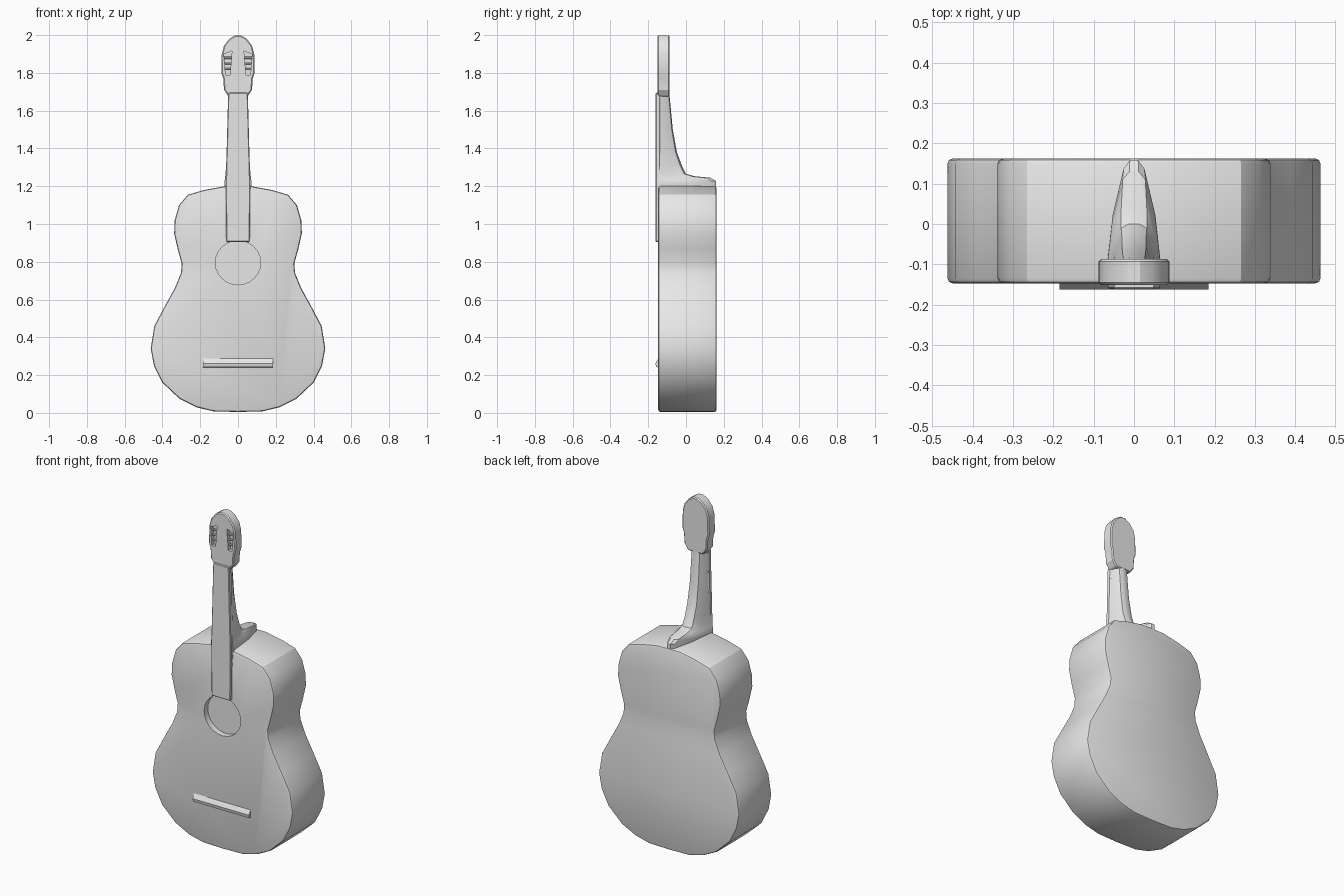
import bpy, bmesh, math
from mathutils import Vector

cube = bpy.data.objects.get("Cube")
if cube:
    bpy.data.objects.remove(cube, do_unlink=True)

GREY = (0.8, 0.8, 0.8, 1.0)
mat = bpy.data.materials.new("plain grey")
mat.use_nodes = True
mat.diffuse_color = GREY
bsdf = next(n for n in mat.node_tree.nodes if n.type == 'BSDF_PRINCIPLED')
bsdf.inputs["Base Color"].default_value = GREY


def finish(name, bm):
    bmesh.ops.recalc_face_normals(bm, faces=bm.faces[:])
    mesh = bpy.data.meshes.new(name)
    bm.to_mesh(mesh)
    bm.free()
    mesh.materials.append(mat)
    ob = bpy.data.objects.new(name, mesh)
    bpy.context.collection.objects.link(ob)
    return ob


def prism(name, outline, y0, y1):
    """Extrude a closed (x, z) outline from y0 to y1."""
    bm = bmesh.new()
    face = bm.faces.new([bm.verts.new((x, y0, z)) for x, z in outline])
    new = bmesh.ops.extrude_face_region(bm, geom=[face])["geom"]
    bmesh.ops.translate(bm, vec=(0, y1 - y0, 0),
                        verts=[v for v in new if isinstance(v, bmesh.types.BMVert)])
    return finish(name, bm)


def mirrored(half):
    return half + [(-x, z) for x, z in reversed(half) if x > 0]


def select(ob):
    bpy.ops.object.select_all(action='DESELECT')
    ob.select_set(True)
    bpy.context.view_layer.objects.active = ob


def apply_mod(ob, kind, **settings):
    mod = ob.modifiers.new(kind.title(), kind)
    for key, value in settings.items():
        setattr(mod, key, value)
    select(ob)
    bpy.ops.object.modifier_apply(modifier=mod.name)


def bevel(ob, width, segments=2):
    apply_mod(ob, 'BEVEL', width=width, segments=segments,
              limit_method='ANGLE', angle_limit=math.radians(50))


def cut(ob, cutter):
    apply_mod(ob, 'BOOLEAN', operation='DIFFERENCE', object=cutter, solver='EXACT')
    bpy.data.objects.remove(cutter, do_unlink=True)


def smooth(ob, angle=25):
    select(ob)
    bpy.ops.object.shade_smooth_by_angle(angle=math.radians(angle))


# Body with a shallow round sound hole
body_half = [(0, 0.005), (0.13, 0.008), (0.22, 0.03), (0.31, 0.075), (0.4, 0.16),
             (0.445, 0.25), (0.462, 0.34), (0.443, 0.46), (0.39, 0.56), (0.335, 0.66),
             (0.302, 0.74), (0.298, 0.79), (0.32, 0.87), (0.338, 0.95), (0.335, 1.02),
             (0.312, 1.1), (0.265, 1.155), (0.18, 1.18), (0.07, 1.2)]
body = prism("body", mirrored(body_half), -0.147, 0.162)
bevel(body, 0.012)
hole = [(0.12 * math.cos(a), 0.795 + 0.117 * math.sin(a))
        for a in (i * math.tau / 24 for i in range(24))]
cut(body, prism("hole_cutter", hole, -0.3, -0.112))
smooth(body)

# Fingerboard running from the sound hole to the nut
board = prism("fingerboard", mirrored([(0.062, 0.905), (0.065, 1.2), (0.052, 1.695)]),
              -0.161, -0.135)
bevel(board, 0.004, 1)
smooth(board)

# Neck and heel: (front z, back y, back z, front half width, back half width)
stations = [(1.69, -0.088, 1.69, 0.052, 0.026),
            (1.5, -0.07, 1.5, 0.057, 0.028),
            (1.38, -0.048, 1.38, 0.06, 0.03),
            (1.31, -0.022, 1.31, 0.063, 0.03),
            (1.265, 0.0, 1.266, 0.066, 0.032),
            (1.235, 0.045, 1.253, 0.07, 0.032),
            (1.22, 0.13, 1.245, 0.072, 0.028),
            (1.2, 0.158, 1.228, 0.072, 0.026),
            (1.1, 0.158, 1.1, 0.065, 0.026)]
bm = bmesh.new()
rings = []
for zf, yb, zb, wf, wb in stations:
    front, back = Vector((0, -0.15, zf)), Vector((0, yb, zb))
    side = [(wf, 0), (wf * 0.6 + wb * 0.4, 0.55), (wb, 0.93), (wb * 0.4, 1)]
    section = side + [(-w, t) for w, t in reversed(side)]
    rings.append([bm.verts.new(front.lerp(back, t) + Vector((w, 0, 0)))
                  for w, t in section])
for a, b in zip(rings, rings[1:]):
    for i in range(len(a)):
        j = (i + 1) % len(a)
        bm.faces.new((a[i], a[j], b[j], b[i]))
bm.faces.new(rings[0])
bm.faces.new(rings[-1])
smooth(finish("neck", bm), 35)

# Headstock with a recessed slot on each side
head_half = [(0.05, 1.675), (0.074, 1.71), (0.078, 1.77), (0.088, 1.8), (0.086, 1.9),
             (0.074, 1.945), (0.045, 1.982), (0.015, 1.999)]
head = prism("headstock", mirrored(head_half), -0.151, -0.087)
bevel(head, 0.006, 1)
for s in (1, -1):
    slot = [(s * x, z) for x, z in
            [(0.042, 1.79), (0.066, 1.79), (0.074, 1.9), (0.032, 1.915)]]
    cut(head, prism("slot_cutter", slot, -0.2, -0.128))
smooth(head)

# Slim tuner rollers lying across the slots
for s, side in ((1, "left"), (-1, "right")):
    for n, z in enumerate((1.82, 1.85, 1.88)):
        bpy.ops.mesh.primitive_cylinder_add(vertices=8, radius=0.006, depth=0.045,
                                            location=(s * 0.054, -0.137, z),
                                            rotation=(0, math.pi / 2, 0))
        roller = bpy.context.object
        roller.name = f"{side}_roller_{n + 1}"
        roller.data.materials.append(mat)

# Bridge: a low bar with a sloping upper side
bm = bmesh.new()
ends = []
for x in (-0.185, 0.185):
    ends.append([bm.verts.new((x, y, z)) for y, z in
                 [(-0.14, 0.24), (-0.158, 0.243), (-0.162, 0.262), (-0.14, 0.3)]])
for i in range(4):
    j = (i + 1) % 4
    bm.faces.new((ends[0][i], ends[0][j], ends[1][j], ends[1][i]))
bm.faces.new(ends[0])
bm.faces.new(ends[1])
finish("bridge", bm)
